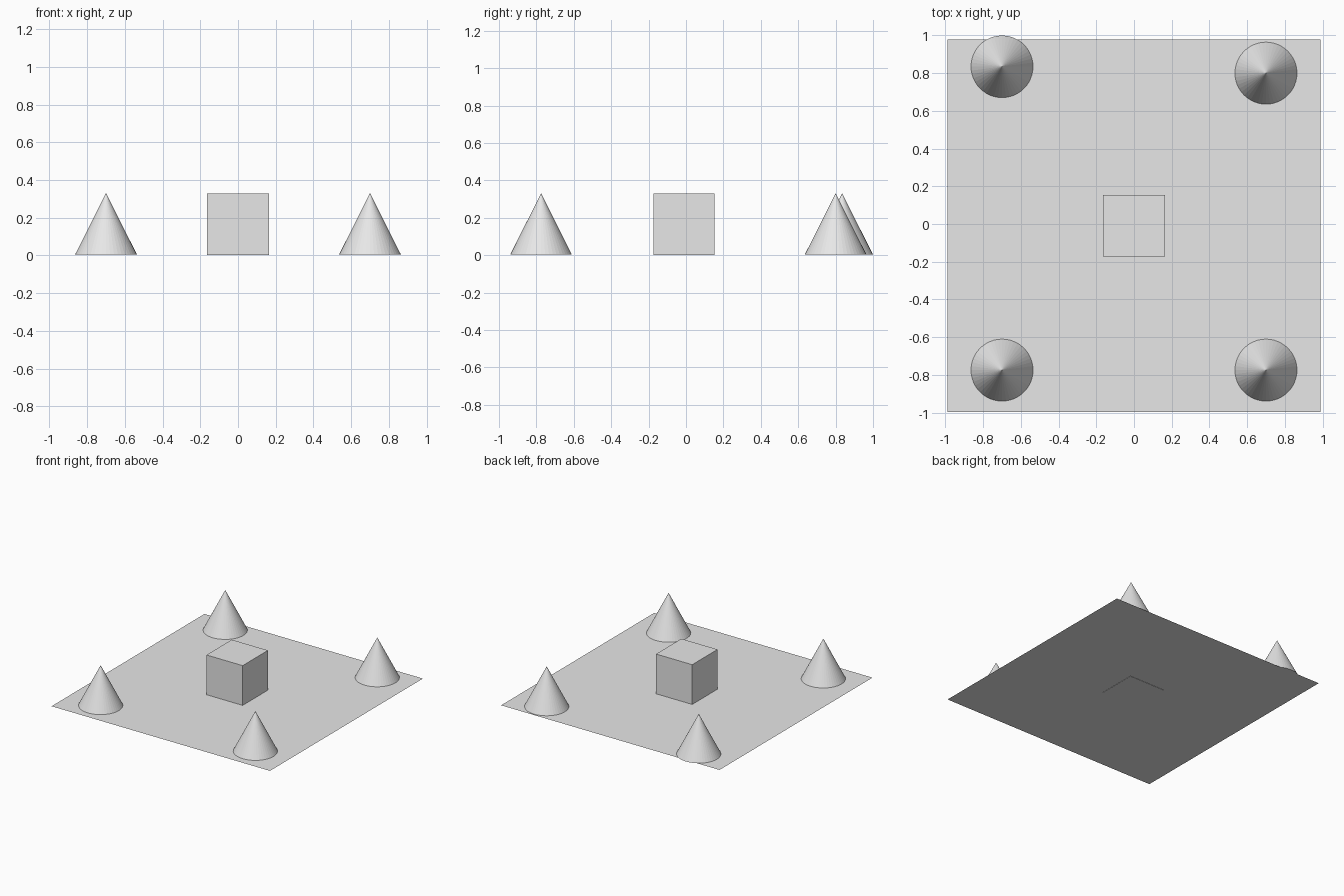
import bpy

cube = bpy.data.objects.get("Cube")
if cube:
    bpy.data.objects.remove(cube, do_unlink=True)

# One plain grey for everything
grey = bpy.data.materials.new("light_grey")
grey.use_nodes = True
color = (0.8, 0.8, 0.8, 1)
grey.diffuse_color = color
grey.node_tree.nodes["Principled BSDF"].inputs["Base Color"].default_value = color


def finish(name):
    """Name the newly added object and give it the grey material."""
    obj = bpy.context.object
    obj.name = name
    obj.data.materials.append(grey)
    return obj


SIZE = 0.327    # width and height of the block and cones
FLOOR = 0.004   # height of the ground sheet

# Thin square ground sheet
bpy.ops.mesh.primitive_plane_add(size=1.976, location=(0, -0.01, FLOOR))
finish("ground_sheet")

# Central block
bpy.ops.mesh.primitive_cube_add(size=SIZE, location=(0, -0.01, SIZE / 2 + 0.002))
finish("center_block")

# Corner cones, the back right one set slightly further back
corners = {
    "front_left_cone": (0.7, -0.775),
    "front_right_cone": (-0.7, -0.775),
    "back_left_cone": (0.7, 0.8),
    "back_right_cone": (-0.7, 0.835),
}
for name, (x, y) in corners.items():
    bpy.ops.mesh.primitive_cone_add(vertices=48, radius1=SIZE / 2 + 0.001, depth=SIZE,
                                    location=(x, y, FLOOR + SIZE / 2))
    finish(name)
